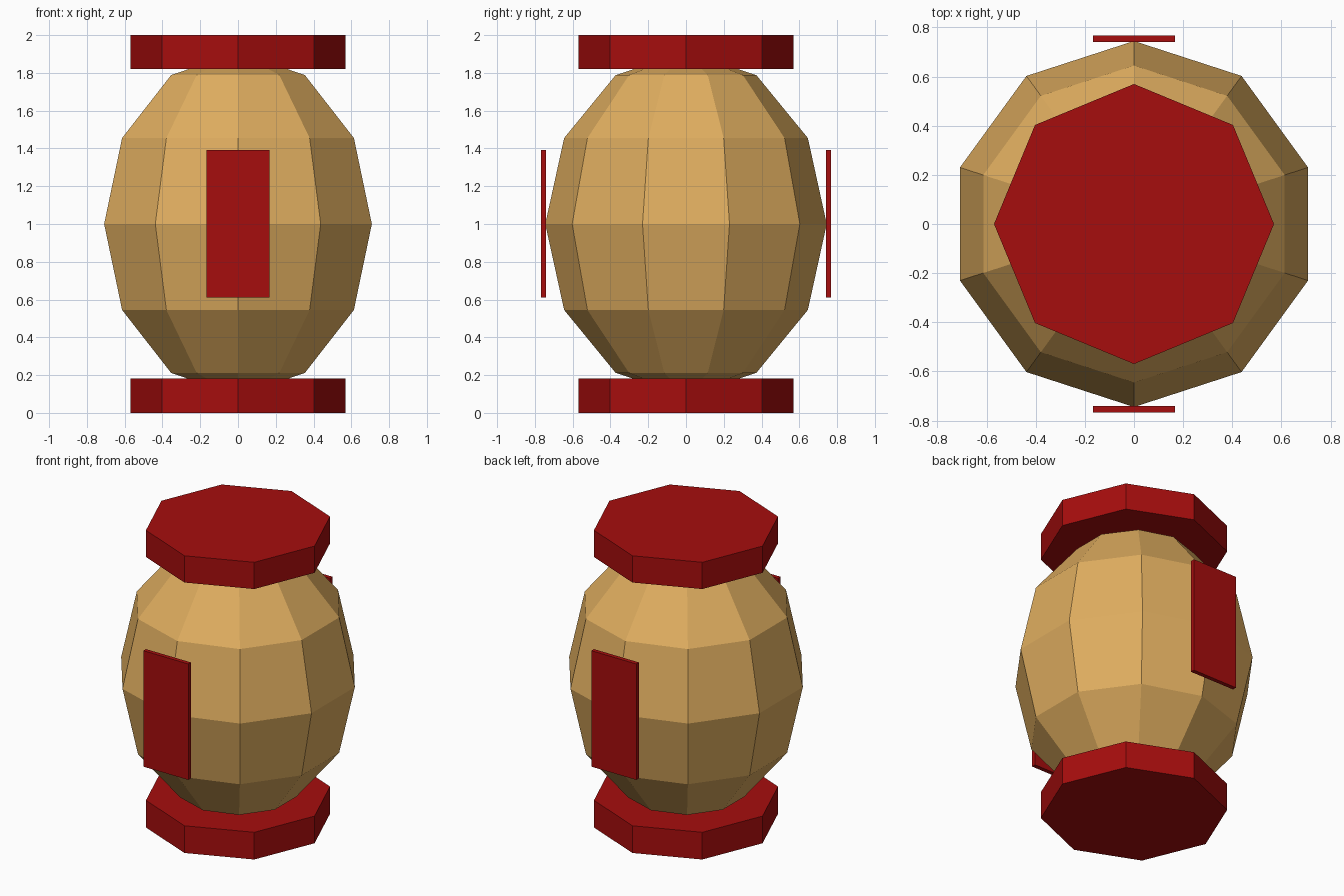
import bpy, bmesh, math

if "Cube" in bpy.data.objects:
    bpy.data.objects.remove(bpy.data.objects["Cube"])


def material(name, rgb):
    m = bpy.data.materials.new(name)
    m.diffuse_color = (*rgb, 1.0)
    m.use_nodes = True
    m.node_tree.nodes["Principled BSDF"].inputs["Base Color"].default_value = m.diffuse_color
    return m


TAN = material("warm tan", (0.74, 0.42, 0.115))
RED = material("dark red", (0.38, 0.004, 0.004))


def lathe(name, profile, sides, start, mat):
    """Flat-faced solid of revolution from (radius, z) points, bottom to top."""
    bm = bmesh.new()
    rings = []
    for r, z in profile:
        count = sides if r > 1e-5 else 1
        rings.append([bm.verts.new((r * math.cos(start + math.tau * i / sides),
                                    r * math.sin(start + math.tau * i / sides), z))
                      for i in range(count)])
    for low, high in zip(rings, rings[1:]):
        for i in range(sides):
            j = (i + 1) % sides
            if len(low) == 1:
                bm.faces.new((low[0], high[j], high[i]))
            elif len(high) == 1:
                bm.faces.new((low[i], low[j], high[0]))
            else:
                bm.faces.new((low[i], low[j], high[j], high[i]))
    if len(rings[0]) > 1:
        bm.faces.new(rings[0][::-1])
    if len(rings[-1]) > 1:
        bm.faces.new(rings[-1])
    return finish(name, bm, mat)


def finish(name, bm, mat):
    bmesh.ops.recalc_face_normals(bm, faces=bm.faces)
    me = bpy.data.meshes.new(name)
    bm.to_mesh(me)
    bm.free()
    me.materials.append(mat)
    ob = bpy.data.objects.new(name, me)
    bpy.context.collection.objects.link(ob)
    return ob


# Lantern body: ten-sided stretched sphere with six bands
body = []
for k in range(7):
    a = math.pi * k / 6
    body.append((0.745 * math.sin(a), 1.0 - 0.91 * math.cos(a)))
lathe("lantern_body", body, 10, math.pi / 2, TAN)

# Octagonal caps at the bottom and top
for name, z0, z1 in (("bottom_cap", 0.0, 0.183), ("top_cap", 1.82, 2.0)):
    lathe(name, [(0.57, z0), (0.57, z1)], 8, 0.0, RED)

# Thin upright panels on the front and back
for name, side in (("front_panel", -1), ("back_panel", 1)):
    bm = bmesh.new()
    bmesh.ops.create_cube(bm, size=1.0)
    for v in bm.verts:
        v.co.x *= 0.335
        v.co.y = v.co.y * 0.028 + side * 0.754
        v.co.z = v.co.z * 0.78 + 1.002
    finish(name, bm, RED)
